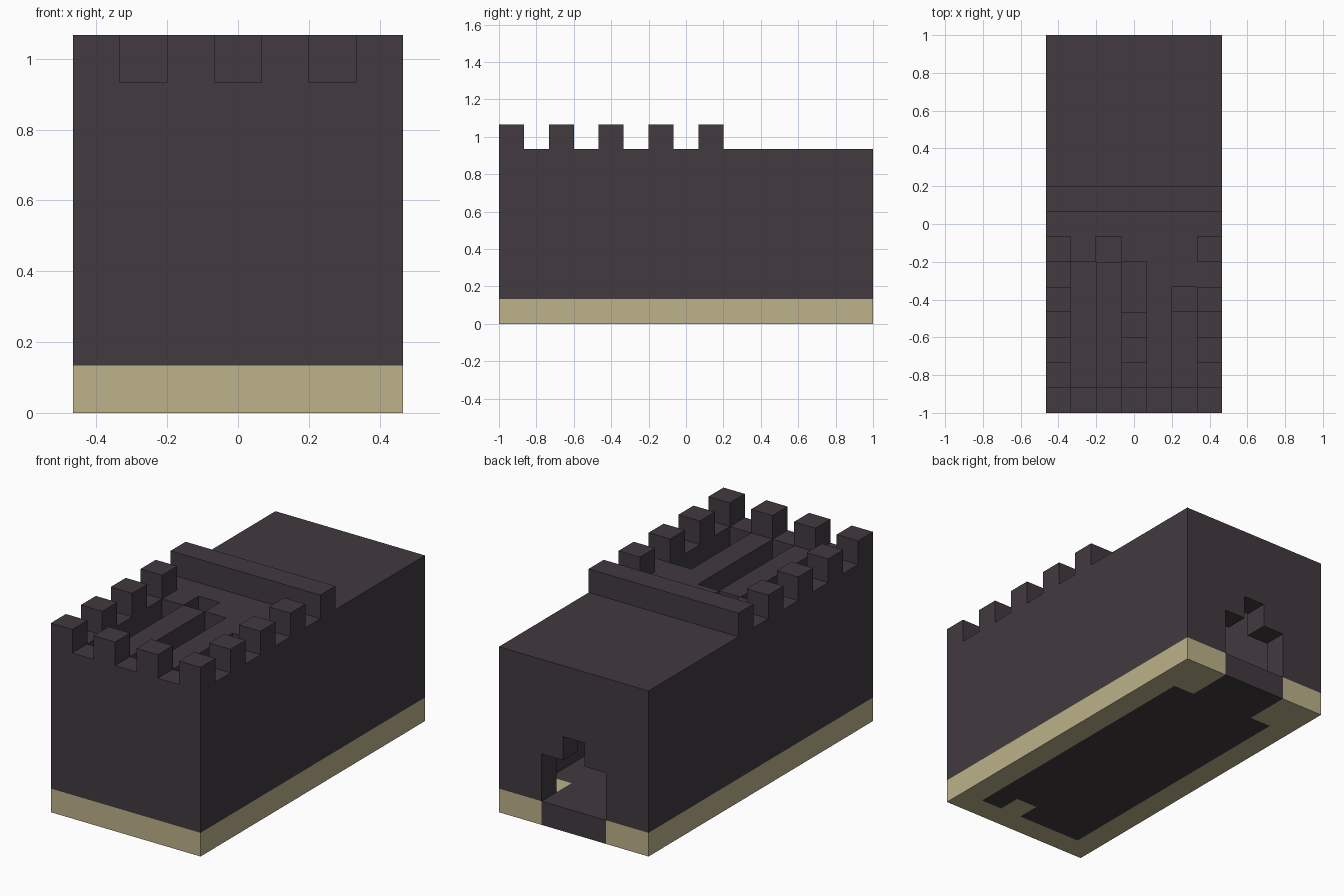
import bpy
import bmesh
from mathutils import Vector

cube = bpy.data.objects.get("Cube")
if cube:
    bpy.data.objects.remove(cube, do_unlink=True)

# Block grid: 7 wide, 15 long, 8 high
U = 2 / 15
W, L = 7, 15
ROOF = 7


def make_material(name, rgb):
    m = bpy.data.materials.new(name)
    m.use_nodes = True
    m.diffuse_color = (*rgb, 1)
    m.node_tree.nodes["Principled BSDF"].inputs["Base Color"].default_value = (*rgb, 1)
    return m


STONE = make_material("dark_stone", (0.054, 0.042, 0.051))
SAND = make_material("sand_stone", (0.51, 0.445, 0.255))


def block(xs, ys, zs):
    """All grid cells in the half-open ranges."""
    return {(x, y, z) for x in range(*xs) for y in range(*ys) for z in range(*zs)}


def build(name, cells, colour=lambda c: 0):
    """Skin a set of cells with only its outer faces, merging flat areas."""
    bm = bmesh.new()
    for c in sorted(cells):
        for axis in range(3):
            for side in (0, 1):
                step = [0, 0, 0]
                step[axis] = 2 * side - 1
                if tuple(a + b for a, b in zip(c, step)) in cells:
                    continue
                ring = [(0, 0), (1, 0), (1, 1), (0, 1)]
                if not side:
                    ring.reverse()
                verts = []
                for u, v in ring:
                    p = Vector(c)
                    p[axis] += side
                    p[(axis + 1) % 3] += u
                    p[(axis + 2) % 3] += v
                    verts.append(bm.verts.new((p - Vector((W / 2, L / 2, 0))) * U))
                bm.faces.new(verts).material_index = colour(c)
    bmesh.ops.remove_doubles(bm, verts=bm.verts, dist=U / 100)
    bmesh.ops.dissolve_limit(bm, angle_limit=0.01, verts=bm.verts, edges=bm.edges,
                             delimit={'MATERIAL'})
    mesh = bpy.data.meshes.new(name)
    bm.to_mesh(mesh)
    bm.free()
    mesh.materials.append(STONE)
    mesh.materials.append(SAND)
    obj = bpy.data.objects.new(name, mesh)
    bpy.context.collection.objects.link(obj)
    return obj


# Base slab: sand border around a dark floor that runs out through the doorway
floor = block((1, 6), (1, 13), (0, 1)) | block((2, 5), (13, 15), (0, 1))
floor.discard((4, 1, 0))
build("base_slab", block((0, W), (0, L), (0, 1)), lambda c: 0 if c in floor else 1)

# Walls and roof: hollow shell with a stepped doorway and roof openings
shell = block((0, W), (0, L), (1, ROOF)) - block((1, 6), (1, 14), (1, ROOF - 1))
doorway = block((2, 5), (14, 15), (1, 3)) | block((3, 4), (14, 15), (3, 4)) | block((3, 4), (14, 15), (1, 4))
openings = set()
for xs, ys in (((1, 2), (1, 6)), ((3, 4), (1, 6)), ((5, 6), (1, 5)), ((2, 3), (6, 7))):
    openings |= block(xs, ys, (ROOF - 1, ROOF))
build("walls_and_roof", shell - doorway - openings)

# Battlements: teeth round the front terrace, closed by a full-width parapet
teeth = {(x, 0, ROOF) for x in range(0, W, 2)}
teeth |= {(x, y, ROOF) for x in (0, W - 1) for y in range(0, 8, 2)}
build("battlements", teeth)
build("rear_parapet", block((0, W), (8, 9), (ROOF, ROOF + 1)))

# Inner stairs climbing from the floor to the terrace
stairs = set()
for x, y, top in ((3, 3, 2), (3, 2, 3), (3, 1, 4), (4, 1, 5)):
    stairs |= block((x, x + 1), (y, y + 1), (1, top))
stairs |= block((5, 6), (1, 4), (1, 5)) | block((5, 6), (4, 5), (1, 6))
build("inner_stairs", stairs)
